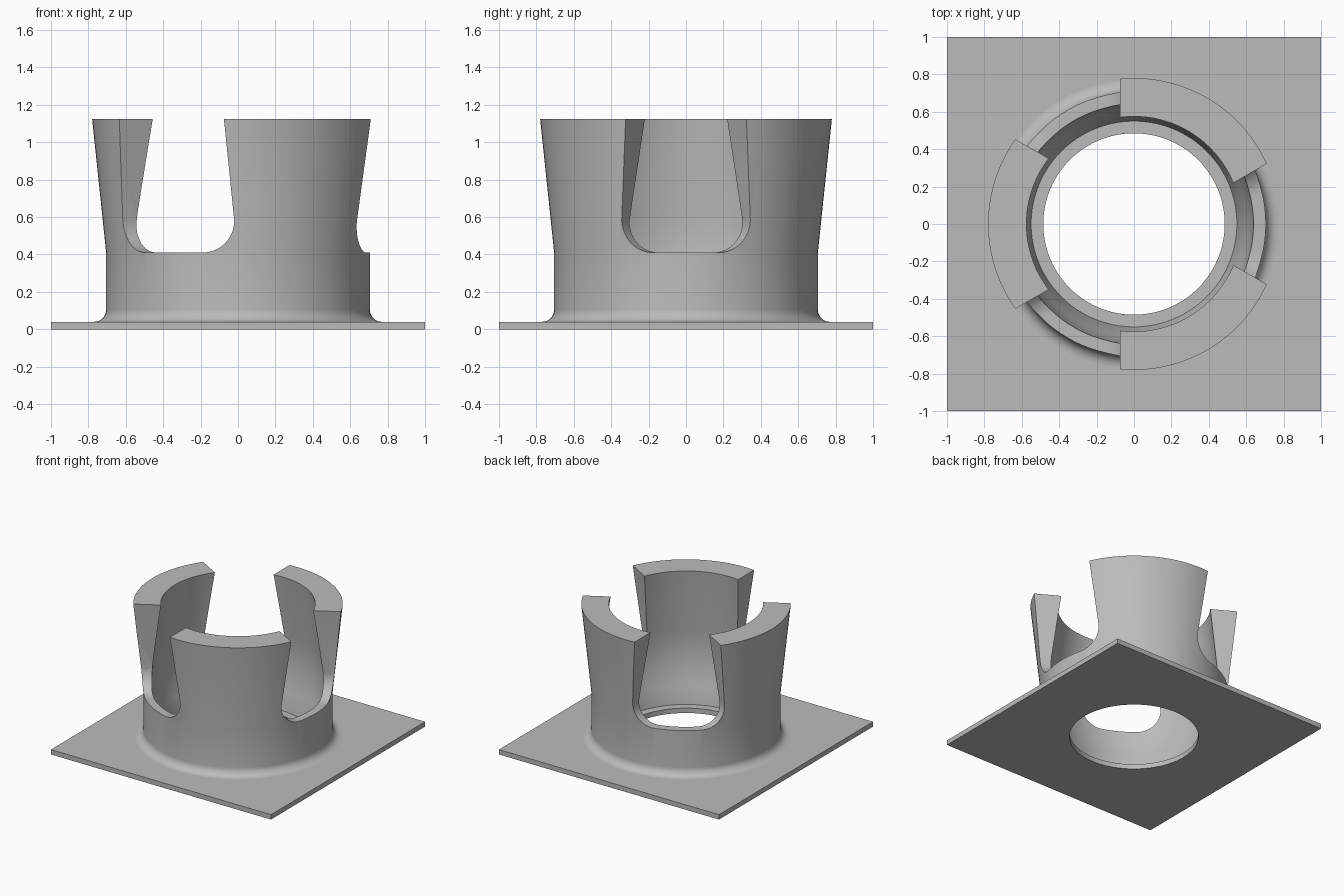
import bpy, bmesh, math
from mathutils import Matrix

cube = bpy.data.objects.get("Cube")
if cube:
    bpy.data.objects.remove(cube, do_unlink=True)

grey = bpy.data.materials.new("plain_grey")
grey.use_nodes = True
grey.diffuse_color = (0.5, 0.5, 0.5, 1)
grey.node_tree.nodes["Principled BSDF"].inputs["Base Color"].default_value = (0.5, 0.5, 0.5, 1)

SIDES = 128


def make_object(name, bm):
    bmesh.ops.recalc_face_normals(bm, faces=bm.faces)
    mesh = bpy.data.meshes.new(name)
    bm.to_mesh(mesh)
    bm.free()
    mesh.materials.append(grey)
    obj = bpy.data.objects.new(name, mesh)
    bpy.context.collection.objects.link(obj)
    return obj


def loft(bm, rings, closed=False):
    """Bridge rings of equal size; either cap the ends or close the loop."""
    rows = [[bm.verts.new(p) for p in ring] for ring in rings]
    n = len(rows[0])
    pairs = list(zip(rows, rows[1:])) + ([(rows[-1], rows[0])] if closed else [])
    for a, b in pairs:
        for i in range(n):
            j = (i + 1) % n
            bm.faces.new((a[i], a[j], b[j], b[i]))
    if not closed:
        bm.faces.new(rows[0])
        bm.faces.new(rows[-1])


def circle(r, z):
    return [(r * math.cos(2 * math.pi * i / SIDES), r * math.sin(2 * math.pi * i / SIDES), z)
            for i in range(SIDES)]


def cut(obj, cutter):
    cutter.hide_render = True
    bpy.context.view_layer.objects.active = obj
    mod = obj.modifiers.new("cut", 'BOOLEAN')
    mod.operation = 'DIFFERENCE'
    mod.solver = 'EXACT'
    mod.object = cutter
    bpy.ops.object.modifier_apply(modifier=mod.name)
    bpy.data.objects.remove(cutter, do_unlink=True)


def smooth(obj):
    bpy.ops.object.select_all(action='DESELECT')
    obj.select_set(True)
    bpy.context.view_layer.objects.active = obj
    bpy.ops.object.shade_smooth_by_angle(angle=math.radians(25))


# Square base plate with a round hole
bm = bmesh.new()
bmesh.ops.create_cube(bm, size=1, matrix=Matrix.Translation((0, 0, 0.02)) @ Matrix.Diagonal((2, 2, 0.04, 1)))
base_plate = make_object("base_plate", bm)
bm = bmesh.new()
loft(bm, [circle(0.485, -0.1), circle(0.485, 0.2)])
cut(base_plate, make_object("hole_cutter", bm))
smooth(base_plate)

# Flared cup: root fillet, outer wall, then the bulging inner wall
fillet = [(0.77 - 0.065 * math.sin(t), 0.105 - 0.065 * math.cos(t))
          for t in (math.pi / 2 * i / 8 for i in range(9))]
outer = [(0.77, 0.03)] + fillet + [(0.705, 0.41), (0.78, 1.125)]
inner = [(0.575, 1.125), (0.635, 0.62), (0.642, 0.52), (0.641, 0.43),
         (0.63, 0.32), (0.6, 0.18), (0.55, 0.04), (0.55, 0.03)]
bm = bmesh.new()
loft(bm, [circle(r, z) for r, z in outer + inner], closed=True)
claw_cup = make_object("claw_cup", bm)

# Three wedge slots with rounded lower corners leave three claws
steps = [math.pi / 2 * i / 12 for i in range(13)]
levels = [(0.19 - 0.17 * math.sin(t), 0.58 - 0.17 * math.cos(t)) for t in steps]
levels.append((0.083, 1.2))
for k in range(3):
    bm = bmesh.new()
    rings = []
    for offset, z in levels:
        apex = 2 * offset
        half = (1.5 - apex) * math.tan(math.radians(30))
        rings.append([(apex, 0, z), (1.5, -half, z), (1.5, half, z)])
    loft(bm, rings)
    bm.transform(Matrix.Rotation(math.radians(120 * k), 4, 'Z'))
    cut(claw_cup, make_object("slot_cutter", bm))
smooth(claw_cup)
